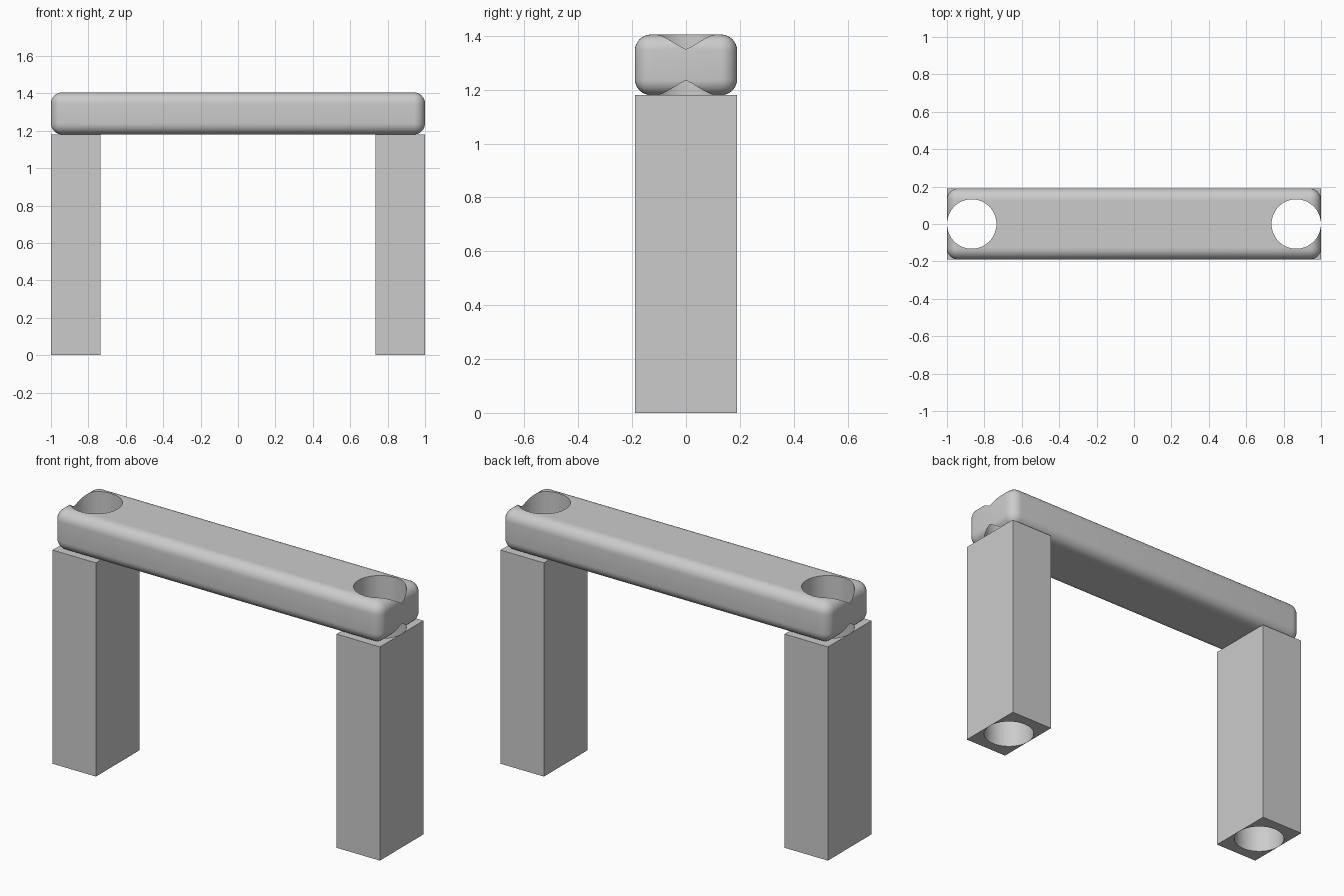
import bpy
import math

cube = bpy.data.objects.get("Cube")
if cube:
    bpy.data.objects.remove(cube, do_unlink=True)

LEG_X, LEG_W, DEPTH = 0.8675, 0.265, 0.38
LEG_TOP, TOP = 1.18, 1.405
HOLE_R = 0.132

grey = bpy.data.materials.new("light grey")
grey.use_nodes = True
colour = (0.6, 0.6, 0.6, 1)
grey.diffuse_color = colour
grey.node_tree.nodes["Principled BSDF"].inputs["Base Color"].default_value = colour


def box(name, x, width, z0, z1):
    bpy.ops.mesh.primitive_cube_add(size=1, location=(x, 0, (z0 + z1) / 2))
    ob = bpy.context.object
    ob.name = name
    ob.scale = (width, DEPTH, z1 - z0)
    bpy.ops.object.transform_apply(location=False, rotation=False, scale=True)
    ob.data.materials.append(grey)
    return ob


def apply_modifier(ob, mod):
    bpy.context.view_layer.objects.active = ob
    bpy.ops.object.modifier_apply(modifier=mod.name)


def drill(ob, cutter):
    mod = ob.modifiers.new("hole", 'BOOLEAN')
    mod.operation = 'DIFFERENCE'
    mod.solver = 'EXACT'
    mod.object = cutter
    apply_modifier(ob, mod)


# Rounded crossbeam
beam = box("crossbeam", 0, 2, LEG_TOP, TOP)
bevel = beam.modifiers.new("rounding", 'BEVEL')
bevel.width = 0.06
bevel.segments = 8
apply_modifier(beam, bevel)

# Square legs, with a round shaft through each leg and the beam above it
parts = [beam]
for side, sign in (("left", 1), ("right", -1)):
    leg = box(side + "_leg", sign * LEG_X, LEG_W, 0, LEG_TOP)
    bpy.ops.mesh.primitive_cylinder_add(vertices=64, radius=HOLE_R, depth=2,
                                        location=(sign * LEG_X, 0, 0.7))
    cutter = bpy.context.object
    cutter.name = side + "_hole_cutter"
    cutter.hide_render = True
    drill(leg, cutter)
    drill(beam, cutter)
    bpy.data.objects.remove(cutter, do_unlink=True)
    parts.append(leg)

# Smooth curves, sharp rims
for ob in parts:
    bpy.ops.object.select_all(action='DESELECT')
    ob.select_set(True)
    bpy.context.view_layer.objects.active = ob
    bpy.ops.object.shade_smooth_by_angle(angle=math.radians(30))
